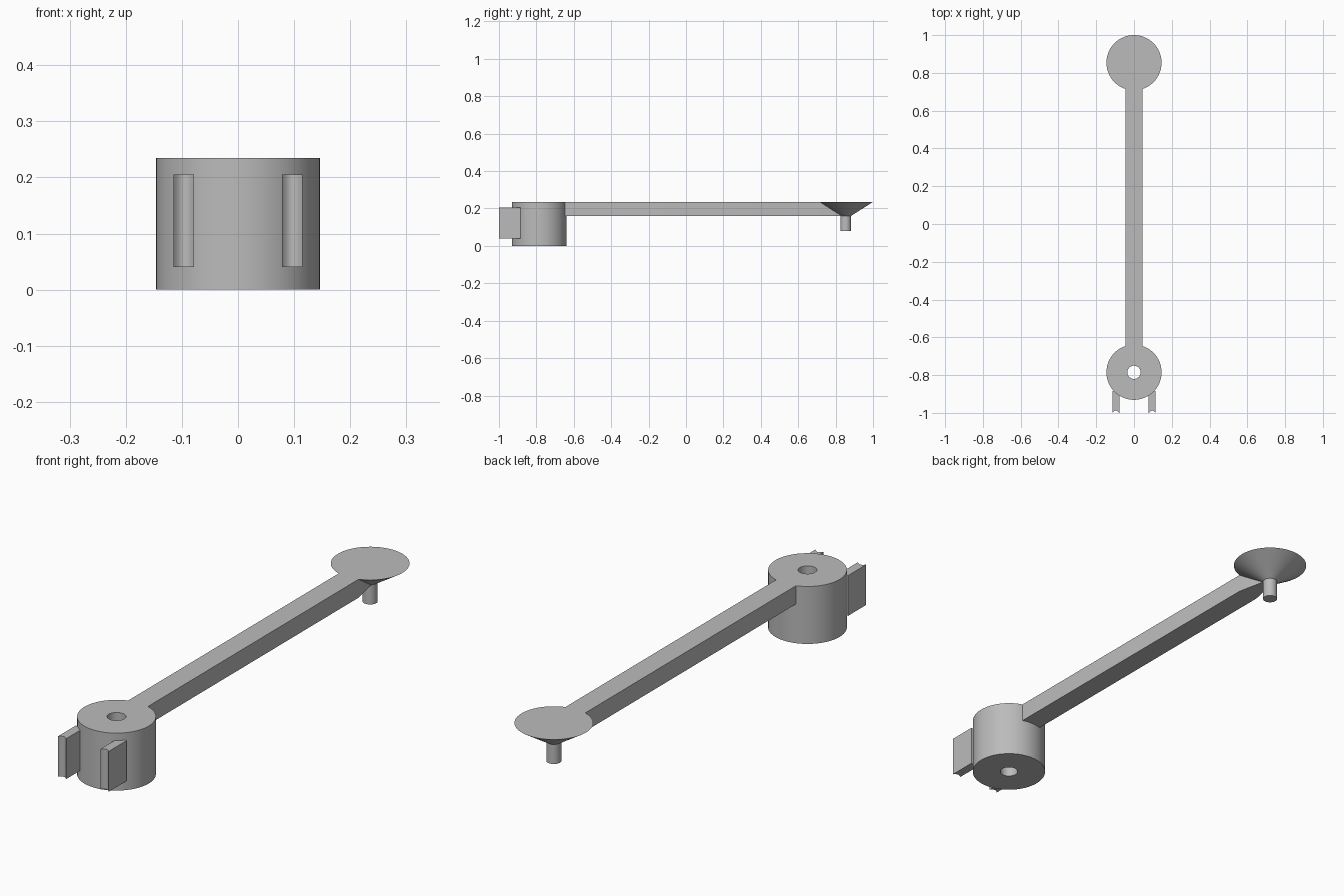
import bpy
import bmesh
import math

if "Cube" in bpy.data.objects:
    bpy.data.objects.remove(bpy.data.objects["Cube"], do_unlink=True)

grey = bpy.data.materials.new("plain_grey")
grey.use_nodes = True
colour = (0.5, 0.5, 0.5, 1)
grey.diffuse_color = colour
grey.node_tree.nodes["Principled BSDF"].inputs["Base Color"].default_value = colour

TOP = 0.235       # shared top level of hub, arm and cone
ARM_BASE = 0.16   # underside of the arm
HUB_Y = -0.785
DISC_Y = 0.854
DISC_R = 0.146
PIN_R = 0.028
ARM_W = 0.045


def finish(name, bm):
    """Turn a bmesh into a shaded, coloured object."""
    bmesh.ops.remove_doubles(bm, verts=bm.verts, dist=1e-5)
    bmesh.ops.recalc_face_normals(bm, faces=bm.faces)
    mesh = bpy.data.meshes.new(name)
    bm.to_mesh(mesh)
    bm.free()
    mesh.materials.append(grey)
    obj = bpy.data.objects.new(name, mesh)
    bpy.context.collection.objects.link(obj)
    bpy.ops.object.select_all(action="DESELECT")
    obj.select_set(True)
    bpy.context.view_layer.objects.active = obj
    bpy.ops.object.shade_smooth_by_angle(angle=math.radians(30))
    return obj


def lathe(name, profile, y, closed=False):
    """Revolve (radius, z) points about a vertical axis at y."""
    bm = bmesh.new()
    verts = [bm.verts.new((r, y, z)) for r, z in profile]
    edges = [bm.edges.new(pair) for pair in zip(verts, verts[1:])]
    if closed:
        edges.append(bm.edges.new((verts[-1], verts[0])))
    bmesh.ops.spin(bm, geom=verts + edges, cent=(0, y, 0), axis=(0, 0, 1),
                   angle=math.tau, steps=64)
    return finish(name, bm)


def prism(name, outline, z0, z1):
    """Extrude an (x, y) outline upwards."""
    bm = bmesh.new()
    base = bm.faces.new([bm.verts.new((x, y, z0)) for x, y in outline])
    ext = bmesh.ops.extrude_face_region(bm, geom=[base])
    moved = [g for g in ext["geom"] if isinstance(g, bmesh.types.BMVert)]
    bmesh.ops.translate(bm, verts=moved, vec=(0, 0, z1 - z0))
    return finish(name, bm)


# Hub with a through hole
lathe("hub", [(0.035, 0), (DISC_R, 0), (DISC_R, TOP), (0.035, TOP)],
      HUB_Y, closed=True)

# Conical head and the pin below it
lathe("conical_head", [(0, TOP), (DISC_R, TOP), (PIN_R, ARM_BASE), (0, ARM_BASE)], DISC_Y)
lathe("pin", [(0, ARM_BASE), (PIN_R, ARM_BASE), (PIN_R, 0.08), (0, 0.08)], DISC_Y)

# Arm, tapering to the pin under the cone
shoulder = DISC_Y - 0.139
tip = DISC_Y - 0.02
prism("arm", [(-ARM_W, -0.67), (ARM_W, -0.67), (ARM_W, shoulder),
              (0.02, tip), (-0.02, tip), (-ARM_W, shoulder)], ARM_BASE, TOP)

# Two prongs with hollowed front ends
MID, HALF, DEPTH = 0.0965, 0.0185, 0.012
STEPS = 12
for side, name in ((1, "left_prong"), (-1, "right_prong")):
    outline = [(side * (MID + HALF), -0.884), (side * (MID - HALF), -0.884)]
    for i in range(STEPS + 1):
        t = 2 * i / STEPS - 1
        outline.append((side * (MID + t * HALF), -1 + DEPTH * (1 - t * t)))
    prism(name, outline, 0.04, 0.205)
